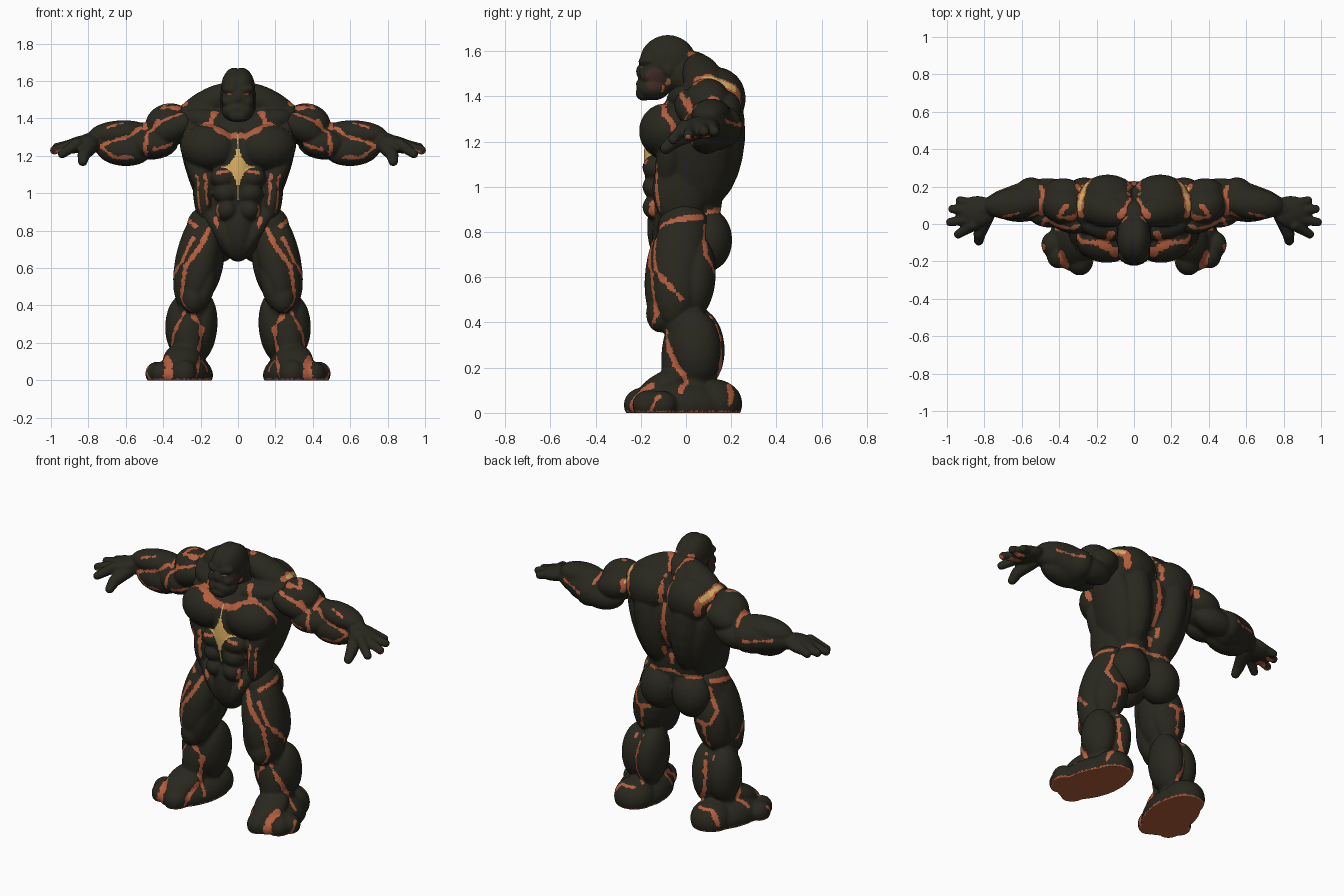
import bpy
import bmesh
from mathutils import Matrix, Vector, kdtree, noise

cube = bpy.data.objects.get("Cube")
if cube:
    bpy.data.objects.remove(cube)


def material(name, rgb):
    mat = bpy.data.materials.new(name)
    mat.use_nodes = True
    mat.diffuse_color = (*rgb, 1)
    mat.node_tree.nodes["Principled BSDF"].inputs["Base Color"].default_value = (*rgb, 1)
    return mat


PALETTE = [material("dark_rock", (.022, .021, .0135)),
           material("orange_lava", (.46, .11, .046)),
           material("yellow_glow", (.7, .42, .12)),
           material("brown_cheek", (.05, .023, .017))]
ROCK, LAVA, GLOW, BROWN = range(len(PALETTE))


class Flesh:
    """Collects overlapping muscle shapes and fuses them into one skin."""

    def __init__(self, name, voxel, mirrored=False):
        self.name, self.voxel, self.mirrored = name, voxel, mirrored
        self.bm = bmesh.new()

    def ellipsoid(self, matrix):
        flip = Matrix.Scale(-1, 4, Vector((1, 0, 0)))
        for m in [matrix, flip @ matrix @ flip] if self.mirrored else [matrix]:
            bmesh.ops.create_icosphere(self.bm, subdivisions=3, radius=1, matrix=m)

    def ball(self, label, centre, size):
        self.ellipsoid(Matrix.Translation(centre) @ Matrix.Diagonal((*size, 1)))

    def muscle(self, label, start, end, width, depth=None):
        start, end = Vector(start), Vector(end)
        axis = (end - start).normalized()
        reference = Vector((1, 0, 0)) if abs(axis.x) < .7 else Vector((0, 1, 0))
        side = axis.cross(reference).normalized()
        turn = Matrix((side.cross(axis), side, axis)).transposed().to_4x4()
        size = Matrix.Diagonal((width, depth or width, (end - start).length / 2, 1))
        self.ellipsoid(Matrix.Translation((start + end) / 2) @ turn @ size)

    def tube(self, label, points, radii, steps=6):
        for i in range(len(points) - 1):
            for k in range(steps + 1):
                t = k / steps
                radius = radii[i] * (1 - t) + radii[i + 1] * t
                self.ball(label, Vector(points[i]).lerp(Vector(points[i + 1]), t), [radius] * 3)

    def fuse(self):
        mesh = bpy.data.meshes.new(self.name)
        self.bm.to_mesh(mesh)
        self.bm.free()
        self.obj = bpy.data.objects.new(self.name, mesh)
        bpy.context.collection.objects.link(self.obj)
        remesh = self.obj.modifiers.new("fuse", "REMESH")
        remesh.mode = "VOXEL"
        remesh.voxel_size = self.voxel
        soften = self.obj.modifiers.new("soften", "SMOOTH")
        soften.iterations = 4
        graph = bpy.context.evaluated_depsgraph_get()
        self.mesh = bpy.data.meshes.new_from_object(self.obj.evaluated_get(graph))
        self.obj.modifiers.clear()
        self.obj.data = self.mesh
        self.mesh.materials.clear()
        for mat in PALETTE:
            self.mesh.materials.append(mat)
        for v in self.mesh.vertices:
            v.co.z = max(v.co.z, 0)
        self.mesh.shade_smooth()
        self.tree = kdtree.KDTree(len(self.mesh.polygons))
        for p in self.mesh.polygons:
            c = p.center
            self.tree.insert((abs(c.x), c.y, c.z), p.index)
        self.tree.balance()

    def crack(self, label, colour, width, *path):
        """Paint a ragged line that follows the skin along a path."""
        for a, b in zip(path, path[1:]):
            a, b = Vector(a), Vector(b)
            steps = int((b - a).length / .004) + 1
            for k in range(steps + 1):
                spot = self.tree.find(a.lerp(b, k / steps))[0]
                reach = width * (1 + .9 * noise.noise(spot * 25))
                for _, index, _ in self.tree.find_range(spot, reach):
                    self.mesh.polygons[index].material_index = colour

    def copy_to_right(self):
        twin = self.mesh.copy()
        twin.transform(Matrix.Scale(-1, 4, Vector((1, 0, 0))))
        twin.flip_normals()
        self.obj.name = "left_" + self.name
        bpy.context.collection.objects.link(bpy.data.objects.new("right_" + self.name, twin))


# Torso: ribcage, back, chest, belly and buttocks
torso = Flesh("torso", .008, mirrored=True)
torso.ball("ribcage", (0, .05, 1.24), (.27, .18, .23))
torso.ball("waist", (0, 0, .97), (.2, .14, .24))
torso.ball("pelvis", (0, 0, .87), (.2, .14, .13))
torso.muscle("back slab", (.09, .075, .9), (.16, .11, 1.54), .12, .17)
torso.muscle("side wing", (.12, .03, .86), (.29, .08, 1.48), .085, .15)
torso.ball("upper back", (.14, .135, 1.39), (.16, .13, .14))
torso.muscle("neck slope", (.01, .04, 1.57), (.35, .12, 1.36), .09, .08)
torso.muscle("neck root", (.03, .01, 1.575), (.11, .2, 1.27), .08, .1)
torso.muscle("collar", (0, -.03, 1.36), (.3, .02, 1.41), .08, .065)
torso.muscle("chest plate", (.005, -.115, 1.235), (.31, -.07, 1.26), .115, .122)
torso.muscle("breastbone", (0, -.09, 1.36), (0, -.09, .88), .09, .098)
for row, half in (1.085, .075), (1.0, .066), (.91, .06):
    torso.ball("belly block", (half, -.125, row), (half, .068, .06))
torso.muscle("lower belly", (0, -.03, 1.04), (0, -.065, .635), .11, .125)
torso.muscle("groin", (.2, -.04, .96), (-.01, -.065, .635), .06, .1)
torso.muscle("flank", (.17, -.03, .82), (.2, -.03, 1.16), .055, .12)
torso.muscle("rib side", (.15, -.09, .98), (.26, -.06, 1.24), .06, .06)
torso.ball("buttock", (.11, .095, .765), (.12, .11, .14))
torso.muscle("loin", (.08, .07, .78), (.09, .085, 1.14), .1, .085)
torso.fuse()
torso.crack("collar seam", LAVA, .02, (0, -.16, 1.31), (.09, -.16, 1.34), (.18, -.1, 1.37))
torso.crack("neck seam", LAVA, .012, (.15, -.1, 1.37), (.12, -.06, 1.45))
torso.crack("armpit seam", LAVA, .011, (.18, -.1, 1.37), (.28, -.1, 1.34), (.31, -.03, 1.22))
torso.crack("under chest", LAVA, .009, (.05, -.2, 1.13), (.12, -.19, 1.12))
torso.crack("belly seam", LAVA, .012, (.17, -.15, 1.1), (.15, -.16, .97), (.11, -.16, .82))
torso.crack("rib seam", LAVA, .007, (.22, -.13, 1.1), (.2, -.12, 1.0), (.19, -.11, .9))
torso.crack("spine", LAVA, .013, (0, .2, 1.52), (0, .25, 1.4), (0, .25, 1.2), (0, .16, .95))
torso.crack("nape", LAVA, .016, (0, .16, 1.54), (.03, .1, 1.57), (.07, .05, 1.58))
torso.crack("belt seam", LAVA, .01, (0, .13, .9), (.1, .15, .9), (.2, .05, .87), (.2, -.1, .85))

# Head with heavy brow and jaw
head = Flesh("head", .006, mirrored=True)
head.ball("skull", (.02, -.08, 1.555), (.072, .125, .117))
head.ball("face", (0, -.14, 1.5), (.088, .074, .1))
head.ball("jaw", (.018, -.145, 1.44), (.068, .075, .058))
head.ball("chin", (.01, -.185, 1.415), (.045, .038, .035))
head.muscle("brow", (0, -.195, 1.55), (.085, -.16, 1.56), .03, .025)
head.ball("nose", (0, -.2, 1.51), (.02, .022, .03))
head.ball("cheek", (.05, -.165, 1.49), (.036, .04, .035))
head.ball("lips", (0, -.195, 1.455), (.045, .027, .022))
head.ball("ear", (.085, -.075, 1.52), (.012, .022, .032))
head.tube("neck", [(0, -.05, 1.5), (0, .03, 1.5), (0, .05, 1.42)], [.09, .1, .11])
head.fuse()
head.crack("eye", LAVA, .004, (.035, -.2, 1.527), (.05, -.19, 1.53))
head.crack("cheek burn", BROWN, .03, (.09, -.14, 1.46), (.09, -.14, 1.49))
head.crack("jaw seam", LAVA, .007, (.09, -.08, 1.47), (.08, -.1, 1.42))
head.crack("nape", LAVA, .013, (.07, .02, 1.59), (.05, .04, 1.6))

# Arm and hand
arm = Flesh("arm", .007)
arm.tube("core", [(.34, .1, 1.36), (.43, .12, 1.3), (.56, .13, 1.265), (.7, .115, 1.275), (.8, .08, 1.275)],
         [.1, .088, .105, .07, .046])
arm.muscle("shoulder cap", (.255, .07, 1.41), (.49, .12, 1.35), .1)
arm.muscle("front shoulder", (.24, -.01, 1.4), (.47, .07, 1.29), .075)
arm.muscle("rear shoulder", (.27, .16, 1.38), (.48, .17, 1.31), .08)
arm.muscle("biceps", (.34, .04, 1.27), (.57, .06, 1.26), .07, .075)
arm.muscle("triceps", (.32, .16, 1.27), (.58, .18, 1.24), .075)
arm.muscle("forearm top", (.46, .13, 1.33), (.8, .09, 1.31), .085, .07)
arm.muscle("forearm base", (.46, .09, 1.22), (.76, .09, 1.24), .08, .085)
arm.ball("elbow", (.55, .17, 1.265), (.085, .08, .09))
arm.muscle("palm", (.74, .08, 1.29), (.95, .05, 1.235), .085, .044)
for knuckle, tip in [(.105, (.93, .125, 1.245)), (.07, (.97, .08, 1.245)),
                     (.03, (.982, .01, 1.23)), (-.005, (.94, -.055, 1.21))]:
    arm.tube("finger", [(.86, knuckle, 1.265), tip], [.033, .024])
arm.tube("thumb", [(.79, .04, 1.25), (.825, -.05, 1.205), (.83, -.09, 1.17)], [.043, .034, .026])
arm.fuse()
arm.crack("cap front", LAVA, .009, (.27, 0, 1.45), (.33, -.02, 1.41), (.4, .02, 1.35), (.46, .04, 1.31))
arm.crack("cap top", LAVA, .013, (.32, .02, 1.47), (.4, .05, 1.44), (.36, .1, 1.48))
arm.crack("cap end", LAVA, .008, (.42, .02, 1.38), (.48, .02, 1.33), (.49, .02, 1.2))
arm.crack("biceps base", LAVA, .009, (.35, 0, 1.26), (.45, 0, 1.24))
arm.crack("forearm belly", LAVA, .009, (.56, .02, 1.19), (.66, .04, 1.2), (.73, .05, 1.25))
arm.crack("forearm ridge", LAVA, .008, (.52, .05, 1.36), (.57, .04, 1.31), (.66, .04, 1.28), (.73, .05, 1.25))
arm.crack("elbow bend", LAVA, .012, (.5, .22, 1.35), (.48, .12, 1.38), (.5, .05, 1.35))
arm.crack("wrist ridge", LAVA, .009, (.62, .06, 1.37), (.7, .05, 1.34))
arm.crack("forearm back", LAVA, .008, (.57, .24, 1.27), (.72, .17, 1.29))
arm.crack("finger root", LAVA, .016, (.9, .04, 1.21), (.95, -.01, 1.21), (.99, .01, 1.22))
arm.crack("finger pad", LAVA, .012, (.9, .1, 1.23), (.95, .08, 1.22))

# Glowing rift where the arm meets the back
for part in torso, arm:
    part.crack("shoulder rift", LAVA, .02, (.28, .05, 1.47), (.25, .23, 1.42), (.25, .25, 1.34))
    part.crack("shoulder glow", GLOW, .011, (.28, .08, 1.47), (.25, .21, 1.43))
for face in torso.mesh.polygons:
    x, y, z = face.center
    if y < 0 and (abs(x) / .085) ** .5 + (abs(z - 1.14) / .16) ** .5 < 1.08:
        face.material_index = GLOW
arm.copy_to_right()

# Leg and foot
leg = Flesh("leg", .008)
leg.tube("core", [(.16, -.01, .82), (.21, -.02, .62), (.24, -.03, .44), (.26, .02, .28), (.27, .03, .1)],
         [.115, .115, .085, .09, .085])
leg.muscle("outer thigh", (.18, -.02, .91), (.29, -.06, .38), .1, .12)
leg.muscle("front thigh", (.14, -.06, .86), (.25, -.12, .4), .085, .09)
leg.muscle("inner thigh", (.12, 0, .8), (.2, -.04, .42), .08, .1)
leg.muscle("inner knee", (.15, -.07, .7), (.2, -.11, .38), .06, .075)
leg.muscle("rear thigh", (.17, .05, .8), (.25, .035, .42), .11, .09)
leg.ball("kneecap", (.24, -.115, .44), (.065, .062, .085))
leg.muscle("outer calf", (.29, .03, .46), (.3, .05, .12), .095, .115)
leg.muscle("inner calf", (.18, .04, .47), (.21, .06, .1), .085, .122)
leg.muscle("shin", (.25, -.04, .42), (.28, -.05, .06), .08, .065)
leg.ball("heel", (.265, .125, .04), (.12, .125, .11))
leg.muscle("instep", (.23, .22, .025), (.35, -.25, .03), .15, .115)
leg.muscle("ankle front", (.27, .02, .18), (.33, -.22, .05), .1, .065)
for toe, reach, size in [(.29, -.19, .078), (.405, -.165, .066), (.435, -.11, .064)]:
    leg.ball("toe", (toe, reach, .035), (size * .95, size * 1.1, size))
leg.fuse()
leg.crack("thigh front", LAVA, .011, (.15, -.14, .82), (.21, -.16, .7), (.28, -.15, .61), (.3, -.13, .44))
leg.crack("thigh side", LAVA, .01, (.24, -.13, .76), (.29, -.13, .64), (.34, -.02, .5))
leg.crack("knee seam", LAVA, .007, (.3, -.13, .44), (.25, -.15, .36))
leg.crack("hip line", LAVA, .009, (.23, -.12, .83), (.28, -.02, .86), (.23, .08, .87))
leg.crack("hip rear", LAVA, .011, (.22, .08, .82), (.28, .09, .7), (.25, .12, .62), (.16, .14, .62))
leg.crack("rear thigh seam", LAVA, .009, (.21, .13, .62), (.23, .12, .48), (.26, .14, .42))
leg.crack("calf seam", LAVA, .01, (.25, .16, .4), (.25, .17, .22), (.2, .14, .14))
leg.crack("shin outer", LAVA, .011, (.3, -.1, .36), (.34, -.05, .23), (.35, 0, .14), (.38, -.03, .06))
leg.crack("shin inner", LAVA, .011, (.24, -.11, .35), (.19, -.08, .28), (.21, -.08, .15), (.2, -.08, .03))
leg.crack("toe gap", LAVA, .021, (.36, -.14, .1), (.365, -.22, .05), (.365, -.22, .01))
leg.crack("inner foot", LAVA, .011, (.22, -.1, .12), (.21, -.19, .06), (.22, -.22, .01))
leg.crack("foot edge", LAVA, .011, (.47, -.12, .06), (.46, -.15, .01))
leg.crack("heel seam", LAVA, .01, (.22, .2, .14), (.27, .21, .13), (.32, .2, .14), (.34, .18, .04))
for face in leg.mesh.polygons:
    if face.center.z < .008:
        face.material_index = LAVA
leg.copy_to_right()
